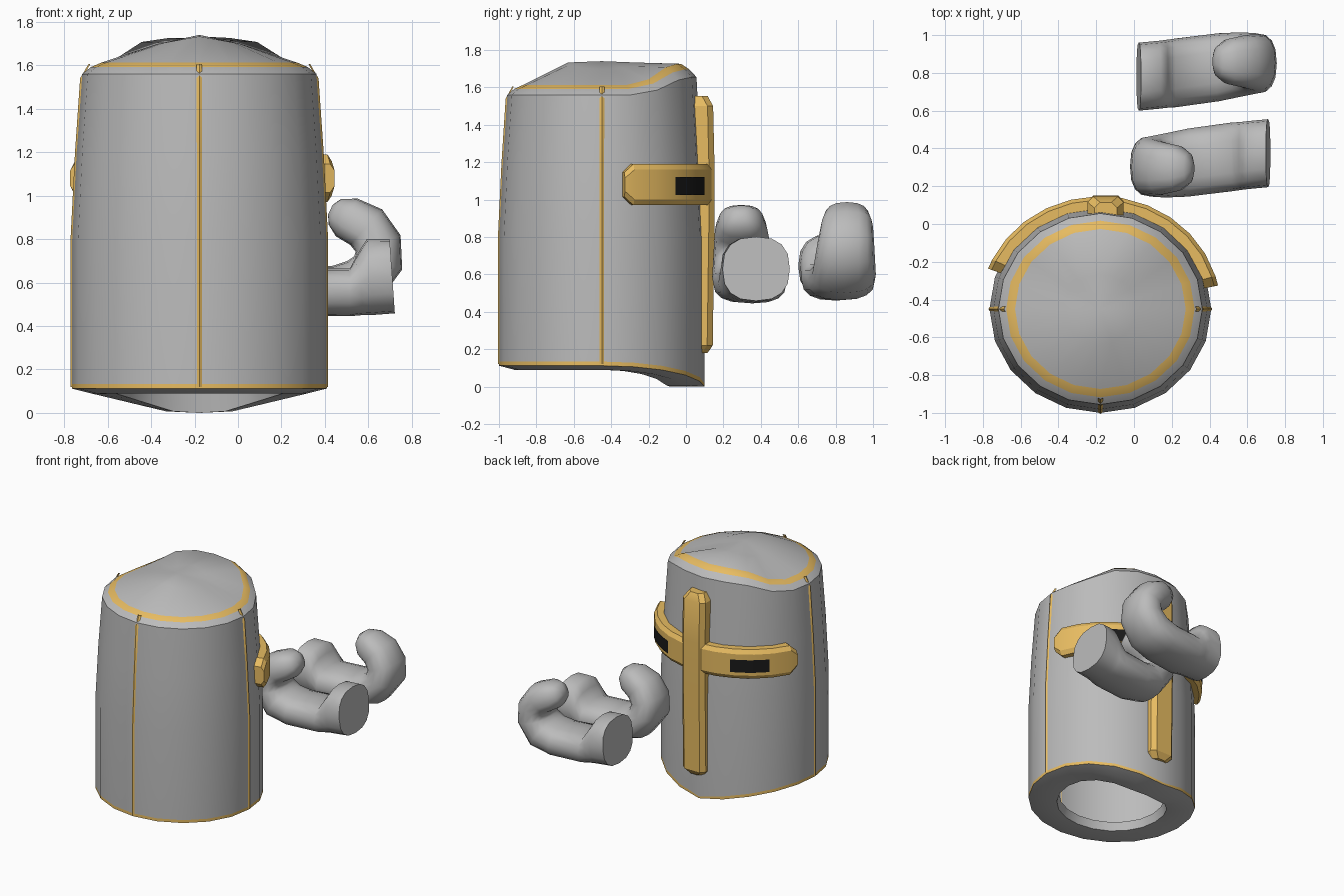
import bpy, bmesh
from math import sin, cos, radians, pi
from mathutils import Vector

if "Cube" in bpy.data.objects:
    bpy.data.objects.remove(bpy.data.objects["Cube"])

CX, CY, RX, RY = -0.178, -0.45, 0.587, 0.55


def material(name, color):
    m = bpy.data.materials.new(name)
    m.diffuse_color = color
    m.use_nodes = True
    m.node_tree.nodes["Principled BSDF"].inputs["Base Color"].default_value = m.diffuse_color
    return m


gold = material("gold", (0.8, 0.5, 0.12, 1))
black = material("black", (0.01, 0.01, 0.01, 1))
grey = material("grey", (0.5, 0.5, 0.5, 1))


def finish(name, bm, mats, angle=40):
    bmesh.ops.recalc_face_normals(bm, faces=bm.faces)
    me = bpy.data.meshes.new(name)
    bm.to_mesh(me)
    bm.free()
    ob = bpy.data.objects.new(name, me)
    bpy.context.collection.objects.link(ob)
    for m in mats:
        me.materials.append(m)
    bpy.ops.object.select_all(action='DESELECT')
    ob.select_set(True)
    bpy.context.view_layer.objects.active = ob
    bpy.ops.object.shade_smooth_by_angle(angle=radians(angle))
    return ob


def skin(bm, rings, closed=True, mat=lambda i: 0):
    """Bridge consecutive rings of points with quads."""
    vs = [[bm.verts.new(p) for p in r] for r in rings]
    n = len(vs[0])
    for i in range(len(vs) - 1):
        for j in range(n if closed else n - 1):
            k = (j + 1) % n
            f = bm.faces.new((vs[i][j], vs[i][k], vs[i + 1][k], vs[i + 1][j]))
            f.material_index = mat(i)
    return vs


def around(s, t, z):
    return (CX + RX * s * cos(t), CY + RY * s * sin(t), z)


# Helmet shell: rim dips and crown lifts towards the face side (+y)
def rim(t):
    return 0.12 * abs(cos(t)) if sin(t) > 0 else 0.12


def lift(t):
    u = min(1, max(0, (sin(t) - 0.4) / 0.55))
    return 0.095 * u * u * (3 - 2 * u)


profile = [
    (0.63, lambda t: 0.15),
    (0.66, lambda t: max(0, rim(t) - 0.03)),
    (0.85, lambda t: max(0, rim(t) - 0.03)),
    (1.0, lambda t: max(0, rim(t) - 0.008)),
    (1.0, lambda t: rim(t) + 0.014),
    (1.0, lambda t: 0.8),
    (0.965, lambda t: 1.2),
    (0.92, lambda t: 1.56 + lift(t)),
    (0.85, lambda t: 1.592 + 1.1 * lift(t)),
    (0.77, lambda t: 1.612 + 1.2 * lift(t)),
    (0.33, lambda t: 1.733 - 0.035 * abs(cos(t))),
]
N = 20
angles = [2 * pi * i / N for i in range(N)]
bm = bmesh.new()
vs = skin(bm, [[around(s, t, f(t)) for t in angles] for s, f in profile],
          mat=lambda i: 1 if i in (3, 8) else 0)
top = bm.verts.new((CX, CY, 1.74))
for j in range(N):
    bm.faces.new((vs[-1][j], vs[-1][(j + 1) % N], top))
finish("helmet_shell", bm, [grey, gold], 35)

# Gold seam strips at the back and both sides
for name, deg in (("back_seam", 270), ("left_seam", 180), ("right_seam", 0)):
    t, bm = radians(deg), bmesh.new()
    side = Vector((-sin(t), cos(t), 0)) * 0.013
    rows = []
    for s, z in ((1, 0.12), (1, 0.8), (0.965, 1.2), (0.925, 1.54), (0.86, 1.605)):
        rows.append([Vector(around(s * 0.995, t, z)) - side,
                     Vector(around(s + 0.01, t, z)),
                     Vector(around(s * 0.995, t, z)) + side])
    skin(bm, rows, closed=False)
    finish(name, bm, [gold])


# Curved visor bar with tapered ends
def bar_section(t, zh):
    pts = ((0.95, zh), (1.05, zh), (1.085, zh - 0.03),
           (1.085, -zh + 0.03), (1.05, -zh), (0.95, -zh))
    return [around(s, t, 1.08 + z) for s, z in pts]


stations = [(12, 0.065), (17, 0.11)] + [(17 + 137 * i / 11, 0.11) for i in range(1, 12)] + [(159, 0.065)]
bm = bmesh.new()
vs = skin(bm, [bar_section(radians(d), h) for d, h in stations])
bm.faces.new(vs[0])
bm.faces.new(vs[-1])
finish("visor_bar", bm, [gold], 30)

# Upright of the visor: chamfered bar
bm = bmesh.new()
rows = []
for z, hw, y0, y1 in ((0.18, 0.06, 0.06, 0.115), (0.22, 0.095, 0.06, 0.143),
                      (0.85, 0.095, 0.06, 0.152), (1.2, 0.095, 0.04, 0.152),
                      (1.5, 0.095, 0.02, 0.145), (1.555, 0.06, 0.02, 0.115)):
    c = 0.03
    rows.append([(-0.15 + x, y, z) for x, y in (
        (-hw, y0), (-hw, y1 - c), (-hw + c, y1), (hw - c, y1), (hw, y1 - c), (hw, y0))])
vs = skin(bm, rows)
bm.faces.new(vs[0])
bm.faces.new(vs[-1])
finish("visor_upright", bm, [gold], 30)

# Black eye slits
for name, a, b in (("right_eye_slit", 41, 66), ("left_eye_slit", 114, 139)):
    bm = bmesh.new()
    ts = [radians(a + (b - a) * i / 4) for i in range(5)]
    skin(bm, [[around(1.092, t, 1.025), around(1.092, t, 1.12)] for t in ts], closed=False)
    finish(name, bm, [black])

# Curled mitten hands: x, y, z, direction in xz, half width, half thickness
hand = [
    (0.025, 0.78, 0.645, -4, 0.18, 0.172),
    (0.13, 0.79, 0.64, -4, 0.18, 0.175),
    (0.17, 0.795, 0.61, -4, 0.18, 0.145),
    (0.22, 0.80, 0.57, 0, 0.182, 0.11),
    (0.45, 0.83, 0.57, 8, 0.18, 0.108),
    (0.57, 0.845, 0.60, 35, 0.17, 0.12),
    (0.645, 0.85, 0.69, 75, 0.16, 0.115),
    (0.645, 0.855, 0.78, 110, 0.15, 0.11),
    (0.59, 0.86, 0.855, 138, 0.14, 0.11),
    (0.50, 0.86, 0.90, 150, 0.12, 0.10),
    (0.445, 0.86, 0.925, 155, 0.08, 0.065),
    (0.425, 0.86, 0.935, 155, 0.03, 0.025),
]


def rounded(v):
    return (abs(v) ** 0.8) * (1 if v >= 0 else -1)


for name, turned in (("far_hand", False), ("near_hand", True)):
    bm = bmesh.new()
    rows = []
    for x, y, z, d, hw, ht in hand:
        d = radians(d)
        row = []
        for i in range(16):
            a = 2 * pi * i / 16
            w, h = hw * rounded(cos(a)), ht * rounded(sin(a))
            p = (x - sin(d) * h, y + w, z + cos(d) * h)
            row.append((0.735 - p[0], 1.155 - p[1], p[2] - 0.015) if turned else p)
        rows.append(row)
    vs = skin(bm, rows)
    bm.faces.new(vs[0])
    bm.faces.new(vs[-1])
    finish(name, bm, [grey], 60)
